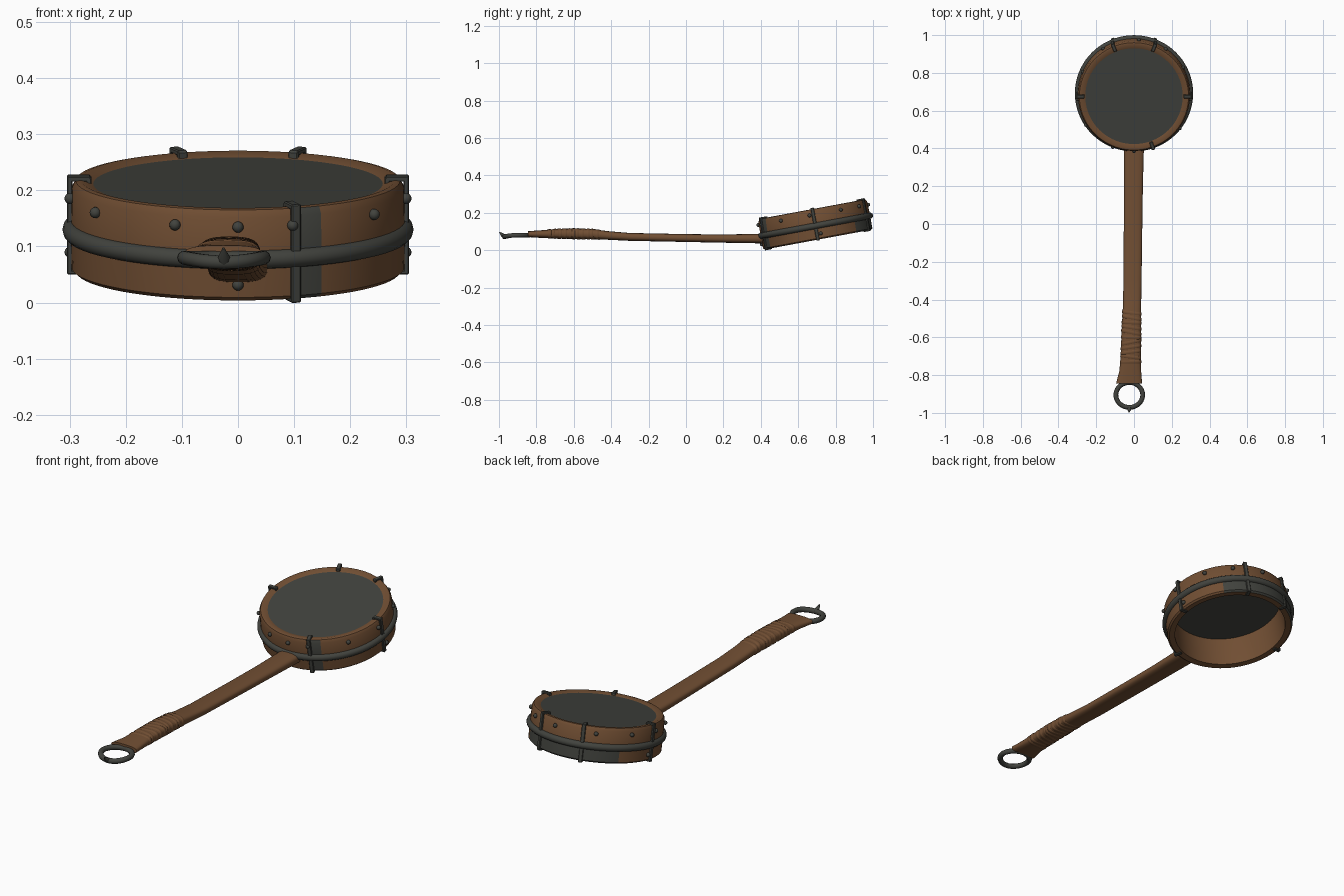
import bpy, bmesh, math, random
from math import sin, cos, pi, radians
from mathutils import Matrix, Vector

if "Cube" in bpy.data.objects:
    bpy.data.objects.remove(bpy.data.objects["Cube"])

random.seed(4)

def material(name, rgb):
    m = bpy.data.materials.new(name)
    m.diffuse_color = (*rgb, 1)
    m.use_nodes = True
    m.node_tree.nodes["Principled BSDF"].inputs["Base Color"].default_value = m.diffuse_color
    return m

BROWN = material("brown wood", (0.165, 0.077, 0.033))
IRON = material("dark iron", (0.054, 0.056, 0.048))

# Drum frame: tilted so the far side is raised
HEAD = Matrix.Translation((0, 0.69, 0.14)) @ Matrix.Rotation(radians(10.5), 4, 'X')

def finish(bm, name, mats, matrix=None, angle=40):
    if matrix is not None:
        bm.transform(matrix)
    bmesh.ops.recalc_face_normals(bm, faces=bm.faces)
    me = bpy.data.meshes.new(name)
    bm.to_mesh(me)
    bm.free()
    ob = bpy.data.objects.new(name, me)
    bpy.context.collection.objects.link(ob)
    for m in mats:
        me.materials.append(m)
    bpy.context.view_layer.objects.active = ob
    ob.select_set(True)
    bpy.ops.object.shade_smooth_by_angle(angle=radians(angle))
    ob.select_set(False)
    return ob

def skin(bm, rings, closed=False, caps=False):
    """Join rings of points with quads."""
    vs = [[bm.verts.new(p) for p in r] for r in rings]
    n = len(vs[0])
    for i in range(len(vs) if closed else len(vs) - 1):
        a, b = vs[i], vs[(i + 1) % len(vs)]
        for j in range(n):
            bm.faces.new((a[j], a[(j + 1) % n], b[(j + 1) % n], b[j]))
    if caps:
        bm.faces.new(vs[0])
        bm.faces.new(vs[-1])

def tube(bm, pts, radii, closed=False, sides=10):
    """Sweep a circle along a path."""
    rings, n = [], len(pts)
    for i, p in enumerate(pts):
        q0 = pts[i - 1] if closed or i else p
        q1 = pts[(i + 1) % n] if closed or i < n - 1 else p
        t = (q1 - q0).normalized()
        s = t.cross(Vector((0, 0, 1))).normalized()
        u = s.cross(t)
        rings.append([p + radii[i] * (s * cos(a) + u * sin(a))
                      for a in [2 * pi * k / sides for k in range(sides)]])
    skin(bm, rings, closed, not closed)

# Drum wall: lathed hollow profile, with iron patches chosen by direction
bm = bmesh.new()
profile = [(0.262, -0.083), (0.289, -0.085), (0.297, -0.078), (0.298, -0.01),
           (0.296, 0.066), (0.289, 0.079), (0.280, 0.081), (0.258, 0.073), (0.256, 0.06)]
SEG = 72
skin(bm, [[(r * cos(2 * pi * k / SEG), r * sin(2 * pi * k / SEG), z) for r, z in profile]
          for k in range(SEG)], closed=True)
for f in bm.faces:
    c = f.calc_center_median()
    ang = math.degrees(math.atan2(c.y, c.x))
    if math.hypot(c.x, c.y) > 0.291:
        back = 45 < ang < 145 and c.z < -0.01
        front = -70 < ang < -60
        f.material_index = int(back or front)
finish(bm, "drum_wall", [BROWN, IRON], HEAD)

# Drum face: thin dark disc seen from above and below
bm = bmesh.new()
bmesh.ops.create_cone(bm, cap_ends=True, segments=SEG, radius1=0.259, radius2=0.259,
                      depth=0.008, matrix=Matrix.Translation((0, 0, 0.069)))
finish(bm, "drum_face", [IRON], HEAD)

# Iron hoop around the wall
bm = bmesh.new()
tube(bm, [Vector((0.296 * cos(2 * pi * k / SEG), 0.296 * sin(2 * pi * k / SEG), -0.01))
          for k in range(SEG)], [0.017] * SEG, closed=True, sides=12)
finish(bm, "iron_hoop", [IRON], HEAD, 60)

# Hooked brackets running down the wall and over the rim
def bar(bm, size, at, rot):
    m = rot @ Matrix.Translation(at) @ Matrix.Diagonal((*size, 1))
    bmesh.ops.create_cube(bm, size=1, matrix=m)

bm = bmesh.new()
for ang in (0, 180, -70, 68, 112):
    rot = Matrix.Rotation(radians(ang), 4, 'Z')
    bar(bm, (0.010, 0.018, 0.172), (0.300, 0, 0), rot)
    bar(bm, (0.042, 0.018, 0.010), (0.284, 0, 0.083), rot)
    bar(bm, (0.010, 0.018, 0.016), (0.266, 0, 0.078), rot)
    bar(bm, (0.036, 0.018, 0.008), (0.287, 0, -0.086), rot)
bmesh.ops.bevel(bm, geom=list(bm.edges), offset=0.002, segments=1, affect='EDGES')
finish(bm, "brackets", [IRON], HEAD, 30)

# Rivets around the upper wall, a few on the lower wall
bm = bmesh.new()
upper = [(a, 0.050) for a in (-148, -112, -90, -71, -36, -4, 30, 56, 85, 123, 155, 184)]
lower = [(a, -0.055) for a in (-90, 4, 176)]
for a, z in upper + lower:
    a = radians(a)
    bmesh.ops.create_uvsphere(bm, u_segments=12, v_segments=8, radius=0.010,
                              matrix=Matrix.Translation((0.300 * cos(a), 0.300 * sin(a), z)))
finish(bm, "rivets", [IRON], HEAD, 60)

# Handle stations: y, x, z, half width, half thickness
ST = [(0.43, 0, 0.062, 0.053, 0.026), (0.2, -0.003, 0.062, 0.050, 0.022),
      (0, -0.005, 0.065, 0.049, 0.021), (-0.3, -0.008, 0.071, 0.048, 0.021),
      (-0.42, -0.01, 0.079, 0.048, 0.023), (-0.5, -0.012, 0.086, 0.050, 0.027),
      (-0.6, -0.015, 0.088, 0.052, 0.028), (-0.7, -0.017, 0.088, 0.053, 0.025),
      (-0.78, -0.02, 0.086, 0.058, 0.020), (-0.845, -0.026, 0.086, 0.069, 0.016)]

def station(y):
    for a, b in zip(ST, ST[1:]):
        if y >= b[0]:
            break
    t = min(1, (a[0] - y) / (a[0] - b[0]))
    return [a[i] + (b[i] - a[i]) * t for i in range(5)]

def oval(y, grow=0, skew=0, n=24):
    """Rounded-box cross-section of the handle."""
    _, x, z, w, h = station(y)
    pts = []
    for k in range(n):
        a = 2 * pi * k / n
        cx = math.copysign(abs(cos(a)) ** 0.7, cos(a))
        sz = math.copysign(abs(sin(a)) ** 0.7, sin(a))
        pts.append(Vector((x + (w + grow) * cx, y + skew * cx, z + (h + grow) * sz)))
    return pts

bm = bmesh.new()
skin(bm, [oval(s[0]) for s in ST], caps=True)
finish(bm, "handle", [BROWN], angle=50)

# Wrapped grip: slightly skewed raised bands
bm = bmesh.new()
for i in range(11):
    y = -0.47 - 0.026 * i
    sk = random.uniform(-0.012, 0.012)
    skin(bm, [oval(y + 0.013, -0.003, sk), oval(y + 0.006, 0.002, sk),
              oval(y - 0.006, 0.002, sk), oval(y - 0.013, -0.003, sk)], caps=True)
finish(bm, "grip_wrap", [BROWN], angle=50)

# Hanging ring: sags in the middle and lifts at the far end
def ring_point(a):
    x, y = 0.071 * cos(a), 0.066 * sin(a)
    z = 0.068 + 0.012 * (x / 0.071) ** 2 + (0.012 if sin(a) > 0 else 0.004) * sin(a) ** 2
    return Vector((-0.025 + x, -0.905 + y, z))

bm = bmesh.new()
tube(bm, [ring_point(2 * pi * k / 40) for k in range(40)], [0.0125] * 40, closed=True)
# Pointed tip on the ring
tube(bm, [Vector((-0.025, -0.968, 0.070)), Vector((-0.025, -0.982, 0.082)),
          Vector((-0.026, -0.998, 0.097))], [0.013, 0.010, 0.002], sides=8)
finish(bm, "hanging_ring", [IRON], angle=60)
